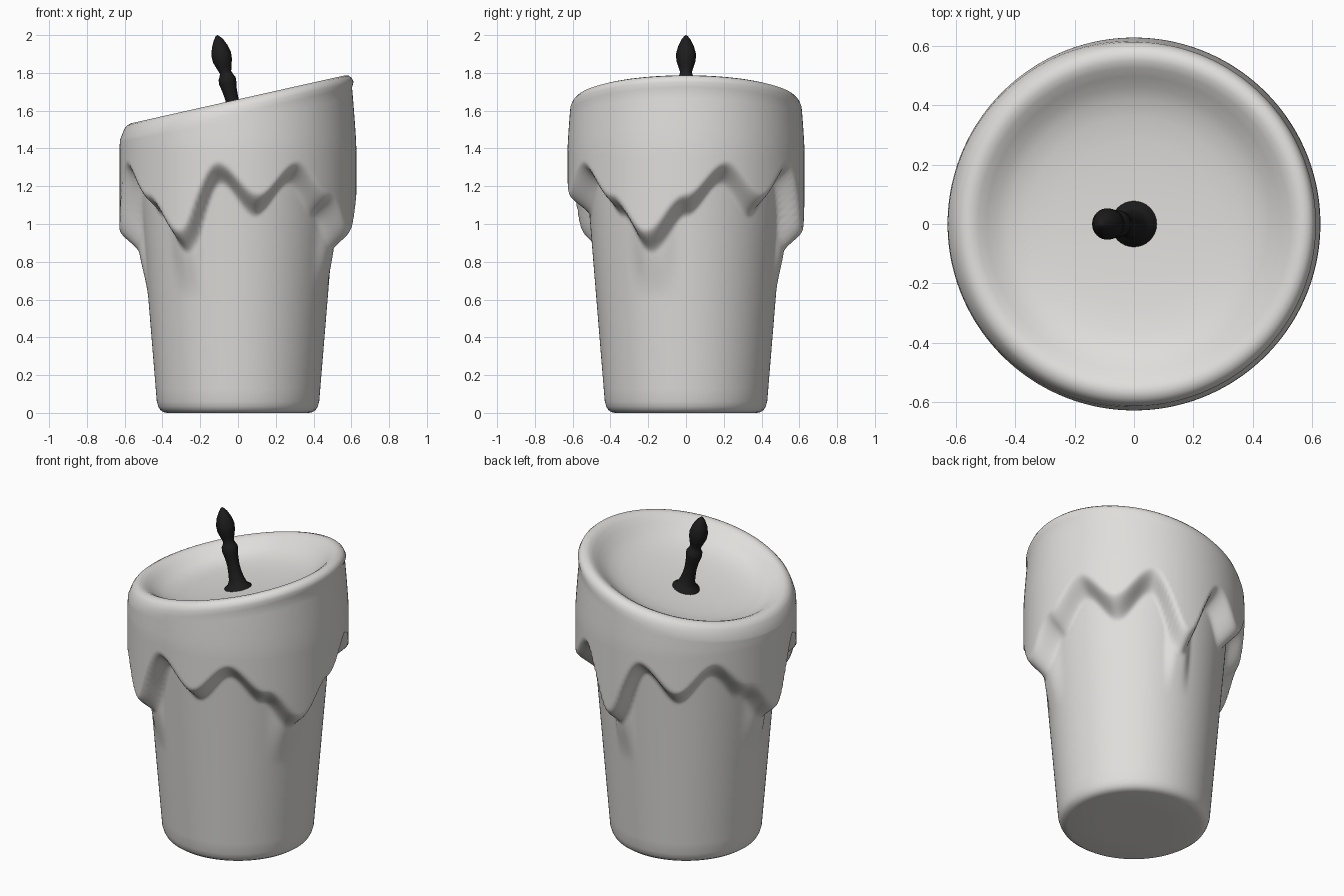
import bpy, bmesh, math
from mathutils import Vector

if "Cube" in bpy.data.objects:
    bpy.data.objects.remove(bpy.data.objects["Cube"])

def material(name, rgb):
    m = bpy.data.materials.new(name)
    m.diffuse_color = (*rgb, 1)
    m.use_nodes = True
    m.node_tree.nodes["Principled BSDF"].inputs["Base Color"].default_value = m.diffuse_color
    return m

WAX = material("pale wax", (0.74, 0.73, 0.71))
BLACK = material("burnt black", (0.012, 0.012, 0.012))

def loft(name, rings, mat):
    """Skin a list of closed rings (equal point counts) and cap both ends."""
    bm = bmesh.new()
    vr = [[bm.verts.new(p) for p in ring] for ring in rings]
    n = len(vr[0])
    for a, b in zip(vr, vr[1:]):
        for i in range(n):
            j = (i + 1) % n
            bm.faces.new((a[i], a[j], b[j], b[i]))
    bm.faces.new(vr[0][::-1])
    bm.faces.new(vr[-1])
    bmesh.ops.recalc_face_normals(bm, faces=bm.faces)
    for f in bm.faces:
        f.smooth = True
    me = bpy.data.meshes.new(name)
    bm.to_mesh(me)
    bm.free()
    me.materials.append(mat)
    ob = bpy.data.objects.new(name, me)
    bpy.context.collection.objects.link(ob)
    return ob

def smooth(t):
    t = max(0.0, min(1.0, t))
    return t * t * (3 - 2 * t)

# Height of the drip edge every 20 degrees round the candle
HI, MID, SH, LOW = 1.27, 1.10, 1.10, 0.93
EDGE = [SH, HI, MID, HI, LOW, HI, MID, HI, SH, LOW,
        HI, SH, LOW, HI, MID, HI, SH, LOW]

def drip_edge(deg):
    k = deg / 20
    i = int(k) % 18
    return EDGE[i] + (EDGE[(i + 1) % 18] - EDGE[i]) * smooth(k - int(k))

def side_radius(deg, z):
    core = 0.425 + 0.082 * z
    e = drip_edge(deg)
    outer = 0.627 - 0.09 * max(0, z - 1.4) ** 1.2
    low = smooth((1.1 - e) / 0.17)          # long drips fade out below
    t = smooth((z - e + 0.065 + 0.02 * low) / 0.13)
    tail = 0.03 * low * smooth((z - 0.6) / 0.3)
    return core + tail * (1 - t) + (outer - core) * t

def top_z(r, c):
    return 1.66 + 0.224 * r * c

# Candle body: base, dripping side, slanted rim and bowl
N = 240
angles = [360 * i / N for i in range(N)]
rings = []

def add_ring(fn):
    ring = []
    for d in angles:
        a = math.radians(d)
        r, z = fn(d, math.cos(a))
        ring.append((r * math.cos(a), r * math.sin(a), z))
    rings.append(ring)

for r, z in ((0.2, 0), (0.375, 0), (0.395, 0.004), (0.412, 0.016), (0.422, 0.034)):
    add_ring(lambda d, c: (r, z))
heights = [0.06 + 0.54 * i / 8 for i in range(8)] + [0.6 + 0.78 * i / 64 for i in range(65)]
for z in heights:
    add_ring(lambda d, c: (side_radius(d, z), z))
for k in range(1, 7):
    def upper(d, c):
        z = 1.38 + (top_z(0.62, c) - 0.075 - 1.38) * k / 6
        return side_radius(d, z), z
    add_ring(upper)
RIM = [(0.612, -0.045), (0.602, -0.022), (0.588, -0.007), (0.568, 0), (0.548, -0.002),
       (0.525, -0.014), (0.495, -0.038), (0.46, -0.065), (0.42, -0.087), (0.36, -0.105),
       (0.28, -0.117), (0.18, -0.125), (0.08, -0.129), (0.01, -0.13)]
for r, dz in RIM:
    add_ring(lambda d, c: (r, top_z(r, c) + dz))
body = loft("candle_body", rings, WAX)

# Wick: leaning lathe with flared foot, knot and bulb tip (x, z, radius)
WICK = [(0.0, 1.515, 0.082), (0.0, 1.535, 0.076), (-0.003, 1.55, 0.056), (-0.01, 1.58, 0.044),
        (-0.022, 1.62, 0.038), (-0.032, 1.66, 0.035), (-0.045, 1.71, 0.039),
        (-0.054, 1.745, 0.046), (-0.058, 1.77, 0.046), (-0.062, 1.787, 0.036),
        (-0.066, 1.803, 0.031), (-0.073, 1.83, 0.040), (-0.082, 1.865, 0.051),
        (-0.089, 1.90, 0.053), (-0.097, 1.94, 0.042), (-0.104, 1.975, 0.025),
        (-0.108, 1.993, 0.011), (-0.109, 2.0, 0.002)]
wick_rings = []
for i, (x, z, r) in enumerate(WICK):
    p, q = WICK[max(0, i - 1)], WICK[min(len(WICK) - 1, i + 1)]
    t = Vector((q[0] - p[0], 0, q[1] - p[1])).normalized()
    u = Vector((t.z, 0, -t.x))
    if i < 3:
        u = Vector((1, 0, 0.2))
    elif i > 15:
        u = Vector((1, 0, 0))
    wick_rings.append([Vector((x, 0, z)) + u * r * math.cos(a) + Vector((0, r * math.sin(a), 0))
                       for a in (2 * math.pi * k / 32 for k in range(32))])
wick = loft("wick", wick_rings, BLACK)

# Keep only the flat base edge crisp
for ob in (body, wick):
    bpy.context.view_layer.objects.active = ob
    ob.select_set(True)
bpy.ops.object.shade_smooth_by_angle(angle=math.radians(60))
